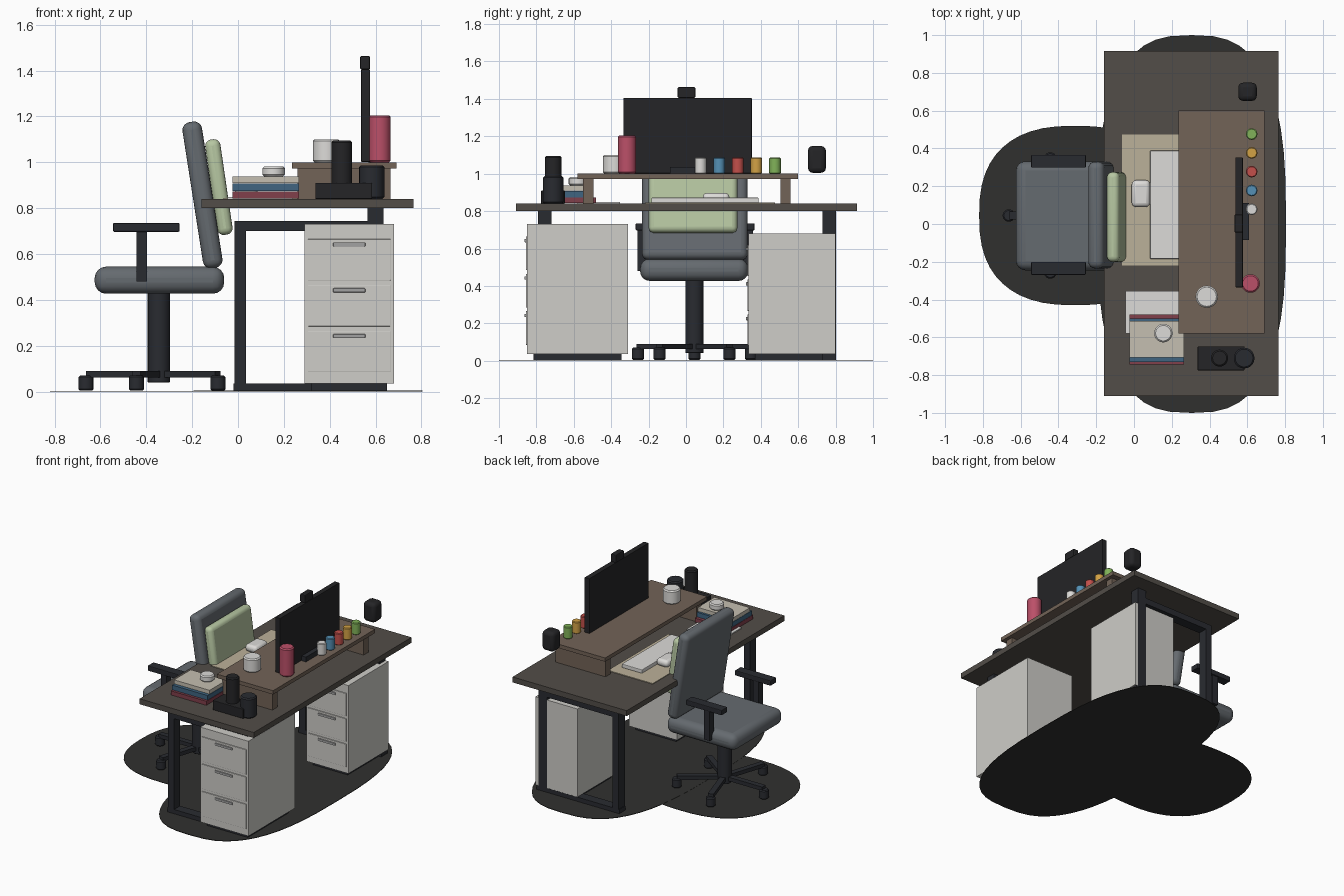
import bpy, bmesh, math
from mathutils import Matrix

if "Cube" in bpy.data.objects:
    bpy.data.objects.remove(bpy.data.objects["Cube"])

mats = {}


def mat(name, rgb):
    m = bpy.data.materials.new(name)
    m.diffuse_color = (*rgb, 1)
    m.use_nodes = True
    m.node_tree.nodes["Principled BSDF"].inputs["Base Color"].default_value = m.diffuse_color
    mats[name] = m


for n, c in {"desk": (.085, .075, .065), "riser": (.17, .125, .095), "cabinet": (.62, .61, .58),
             "metal": (.022, .024, .03), "fabric": (.13, .145, .16), "green": (.47, .57, .36),
             "rug": (.03, .03, .028), "mat_beige": (.50, .44, .32), "white": (.72, .71, .69),
             "crimson": (.50, .08, .14), "book_red": (.22, .05, .07), "book_blue": (.05, .13, .22),
             "cream": (.56, .52, .44), "lime": (.22, .45, .10), "amber": (.65, .36, .06),
             "red": (.55, .08, .07), "blue": (.09, .28, .46), "black": (.018, .018, .02),
             "handle": (.36, .36, .36)}.items():
    mat(n, c)


def finish(name, bm, m, bevel=0, seg=2, smooth=False):
    me = bpy.data.meshes.new(name)
    bmesh.ops.recalc_face_normals(bm, faces=bm.faces)
    bm.to_mesh(me)
    bm.free()
    ob = bpy.data.objects.new(name, me)
    bpy.context.collection.objects.link(ob)
    me.materials.append(mats[m])
    if bevel:
        b = ob.modifiers.new("bevel", "BEVEL")
        b.width, b.segments = bevel, seg
    if smooth:
        bpy.ops.object.select_all(action='DESELECT')
        ob.select_set(True)
        bpy.context.view_layer.objects.active = ob
        bpy.ops.object.shade_smooth_by_angle(angle=math.radians(40))
    return ob


def box(name, x, y, z, m, bevel=0, seg=2, smooth=False):
    """Box from (min, max) ranges; origin at its middle."""
    bm = bmesh.new()
    bmesh.ops.create_cube(bm, size=1)
    bmesh.ops.scale(bm, vec=(x[1] - x[0], y[1] - y[0], z[1] - z[0]), verts=bm.verts)
    ob = finish(name, bm, m, bevel, seg, smooth)
    ob.location = (sum(x) / 2, sum(y) / 2, sum(z) / 2)
    return ob


def pot(name, x, y, r, z0, z1, m, sides=20, rim=.008):
    """Solid round part with softened rims, turned from a short profile."""
    bm = bmesh.new()
    prof = [(r - rim, z0), (r, z0 + rim), (r, z1 - rim), (r - rim, z1)]
    rings = [[bm.verts.new((x + rr * math.cos(t * math.tau / sides),
                            y + rr * math.sin(t * math.tau / sides), z)) for t in range(sides)]
             for rr, z in prof]
    for a, b in zip(rings, rings[1:]):
        for i in range(sides):
            j = (i + 1) % sides
            bm.faces.new((a[i], a[j], b[j], b[i]))
    bm.faces.new(rings[0])
    bm.faces.new(rings[-1])
    return finish(name, bm, m, smooth=True)


def rug(name, cx, cy, rx, ry, n, top):
    """Thin superellipse mat on the floor."""
    bm = bmesh.new()
    vs = []
    for i in range(48):
        t = math.tau * i / 48
        c, s = math.cos(t), math.sin(t)
        vs.append(bm.verts.new((cx + rx * math.copysign(abs(c) ** (2 / n), c),
                                cy + ry * math.copysign(abs(s) ** (2 / n), s), 0)))
    f = bm.faces.new(vs)
    up = bmesh.ops.extrude_face_region(bm, geom=[f])["geom"]
    bmesh.ops.translate(bm, vec=(0, 0, top),
                        verts=[v for v in up if isinstance(v, bmesh.types.BMVert)])
    finish(name, bm, "rug")


# floor mats
rug("desk_floor_mat", .305, 0, .5, 1.0, 2.8, .004)
rug("chair_floor_mat", -.31, .045, .51, .475, 2.5, .003)

# desk top and two leg frames
box("desk_top", (-.16, .765), (-.91, .915), (.80, .84), "desk")
for side, y in (("left", (-.79, -.72)), ("right", (.73, .801))):
    box(side + "_front_post", (-.015, .035), y, (.02, .745), "metal")
    box(side + "_rear_post", (.565, .635), y, (.02, .80), "metal")
    box(side + "_foot_rail", (-.02, .65), y, (.004, .035), "metal")
    box(side + "_top_rail", (.0, .63), y, (.70, .745), "metal")


# drawer cabinets
def cabinet(name, x, y, top):
    box(name, x, y, (.035, top), "cabinet")
    box(name + "_plinth", (x[0] + .03, x[1] - .03), (y[0] + .035, y[1] - .035), (.004, .035), "metal")
    h, mid = (top - .03) / .70, sum(x) / 2
    for i in range(3):
        z0, z1 = (.03 + h * (.055 + .2 * i), .03 + h * (.235 + .2 * i))
        box(f"{name}_drawer_{i + 1}", (x[0] + .015, x[1] - .015), (y[0] - .006, y[0] + .005),
            (z0, z1), "cabinet", .002)
        box(f"{name}_handle_{i + 1}", (mid - .07, mid + .07), (y[0] - .014, y[0]),
            (z1 - .032, z1 - .014), "handle", .003)


cabinet("front_cabinet", (.29, .68), (-.85, -.31), .73)
cabinet("rear_cabinet", (.32, .66), (.335, .80), .68)

# monitor riser
box("riser_top", (.235, .69), (-.58, .60), (.972, 1.0), "riser")
box("riser_front_leg", (.26, .665), (-.55, -.495), (.84, .972), "riser")
box("riser_rear_leg", (.26, .665), (.505, .56), (.84, .972), "riser")

# monitor, stand and webcam
box("monitor", (.537, .576), (-.335, .352), (1.002, 1.405), "black", .003)
box("monitor_stand", (.57, .61), (-.085, .11), (1.0, 1.035), "metal")
box("webcam", (.532, .576), (-.045, .05), (1.405, 1.463), "black", .006)

# desk mat, keyboard, mouse, papers
box("desk_mat", (-.063, .30), (-.22, .475), (.84, .845), "mat_beige")
box("keyboard", (.085, .25), (-.185, .388), (.845, .872), "white", .004)
box("mouse", (-.012, .085), (.09, .232), (.845, .897), "white", .022, 3, True)
box("papers", (-.045, .24), (-.58, -.354), (.84, .848), "white")

# book stack with cup
for n, y, z, m in (("bottom", (-.745, -.48), (.842, .872), "book_red"),
                   ("middle", (-.73, -.50), (.874, .908), "book_blue"),
                   ("top", (-.708, -.513), (.910, .938), "cream")):
    box("book_" + n, (-.023, .265), y, z, m)
pot("book_cup", .155, -.578, .049, .938, .982, "white")

# items on the riser
pot("mug", .385, -.385, .059, 1.0, 1.10, "white", 24)
pot("vase", .617, -.315, .049, 1.0, 1.205, "crimson")
for i, m in enumerate(("white", "blue", "red", "amber", "lime")):
    pot(f"small_jar_{i + 1}", .623, .078 + .0995 * i, .031, 1.0, 1.087, m, 12, .005)

# speakers and dark pots
box("speaker", (.552, .65), (.652, .748), (1.005, 1.148), "black", .025, 3, True)
box("pot_tray", (.337, .585), (-.775, -.648), (.84, .91), "black", .004)
pot("tall_pot", .453, -.71, .045, .90, 1.095, "black")
pot("round_pot", .583, -.71, .055, .84, .987, "metal")

# office chair base
CX, CY = -.345, .045
pot("chair_column", CX, CY, .049, .04, .44, "metal", 20, .003)
for i in range(5):
    a = math.pi + i * math.tau / 5
    spoke = box(f"spoke_{i + 1}", (-.16, .16), (-.02, .02), (-.014, .014), "metal")
    spoke.location = (CX + .158 * math.cos(a), CY + .158 * math.sin(a), .076)
    spoke.rotation_euler.z = a
    pot(f"caster_{i + 1}", CX + .318 * math.cos(a), CY + .318 * math.sin(a), .033, .004, .07,
        "metal", 14, .007)

# seat, back, cushion
box("seat", (-.625, -.06), (-.245, .332), (.427, .545), "fabric", .05, 4, True)
back = box("backrest", (-.198, -.112), (-.235, .33), (.535, 1.18), "fabric", .035, 4, True)
back.rotation_euler.y = -.155
cushion = box("cushion", (-.117, -.05), (-.2, .275), (.682, 1.102), "green", .028, 4, True)
cushion.rotation_euler.y = -.145

# armrests
for side, y in (("left", -.235), ("right", .332)):
    box(side + "_armrest", (-.545, -.255), (y - .034, y + .034), (.697, .735), "metal", .005)
    box(side + "_arm_post", (-.442, -.397), (y - .025, y + .025), (.48, .70), "metal")
